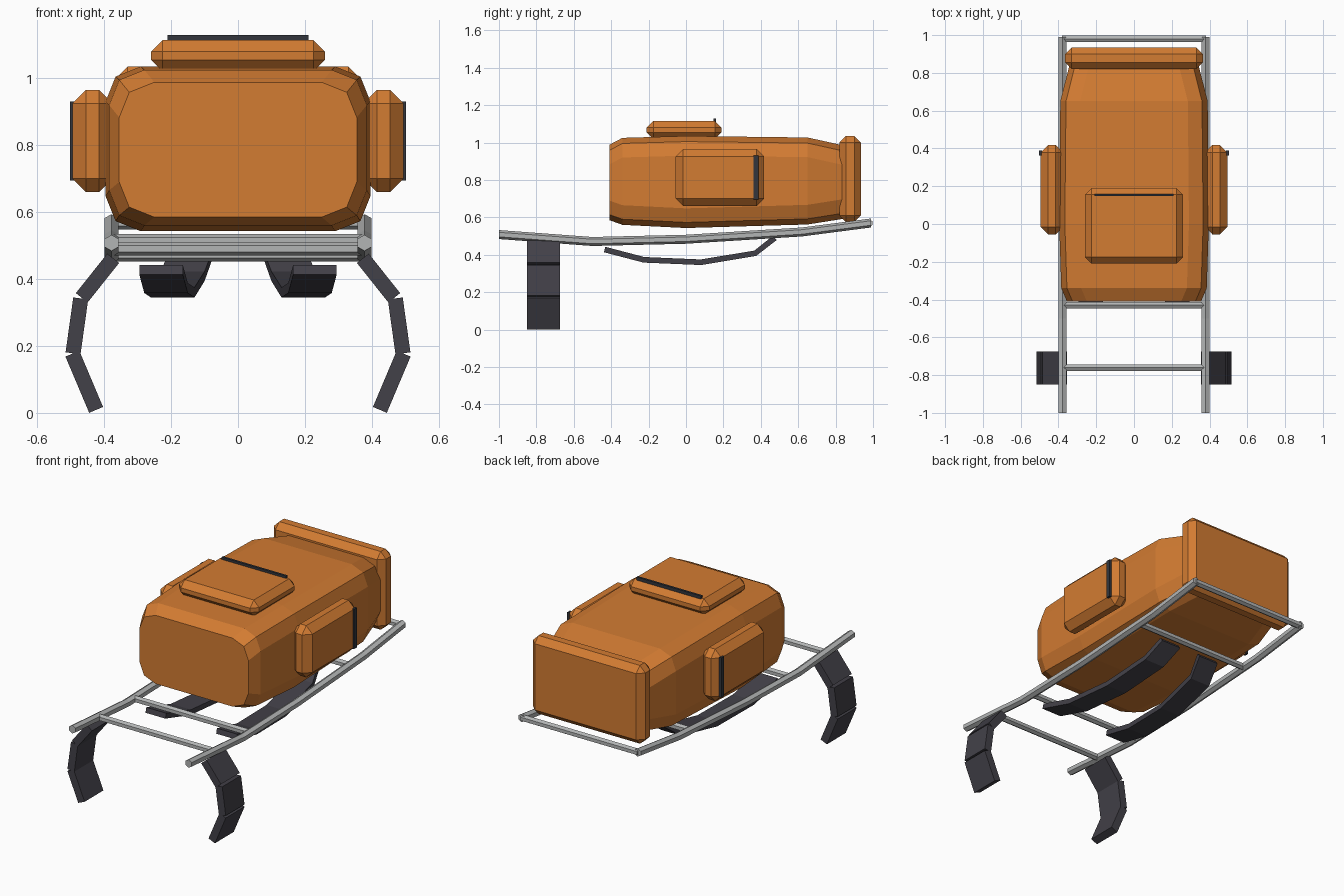
import bpy, bmesh, math
from mathutils import Vector

if "Cube" in bpy.data.objects:
    bpy.data.objects.remove(bpy.data.objects["Cube"])


def material(name, rgb):
    m = bpy.data.materials.new(name)
    m.diffuse_color = (*rgb, 1)
    m.use_nodes = True
    m.node_tree.nodes["Principled BSDF"].inputs["Base Color"].default_value = m.diffuse_color
    return m


ORANGE = material("orange canvas", (0.65, 0.2, 0.032))
METAL = material("grey metal", (0.45, 0.46, 0.46))
WEB = material("dark padding", (0.055, 0.052, 0.065))
TRIM = material("dark trim", (0.032, 0.036, 0.045))


def finish(name, bm, mat):
    bmesh.ops.recalc_face_normals(bm, faces=bm.faces)
    me = bpy.data.meshes.new(name)
    bm.to_mesh(me)
    bm.free()
    me.materials.append(mat)
    ob = bpy.data.objects.new(name, me)
    bpy.context.collection.objects.link(ob)
    return ob


def loft(name, rings, mat):
    """Skin equal-sized rings of points and cap both ends."""
    bm = bmesh.new()
    vs = [[bm.verts.new(p) for p in r] for r in rings]
    n = len(vs[0])
    for a, b in zip(vs, vs[1:]):
        for i in range(n):
            j = (i + 1) % n
            bm.faces.new((a[i], a[j], b[j], b[i]))
    bm.faces.new(vs[0])
    bm.faces.new(vs[-1])
    return finish(name, bm, mat)


def box(name, lo, hi, mat, bevel=0):
    """Box between two corners with optional chamfer."""
    bm = bmesh.new()
    bmesh.ops.create_cube(bm, size=1)
    for v in bm.verts:
        v.co = [(l + h) / 2 + c * (h - l) for l, h, c in zip(lo, hi, v.co)]
    if bevel:
        bmesh.ops.bevel(bm, geom=bm.edges[:], offset=bevel, segments=1,
                        affect='EDGES')
    return finish(name, bm, mat)


def section(y, w, z0, z1, c=0.105, m=0.03):
    """Rounded-rectangle ring with two facets per corner."""
    h, mid = (z1 - z0) / 2, (z0 + z1) / 2
    q = [(w, h - c), (w - m, h - m), (w - c, h)]
    pts = q + [(-x, z) for x, z in q[::-1]]
    pts += [(-x, -z) for x, z in q] + [(x, -z) for x, z in q[::-1]]
    return [(x, y, mid + z) for x, z in pts]


def hexagon(r):
    return [(r * math.sin(k * math.pi / 3), r * math.cos(k * math.pi / 3))
            for k in range(6)]


# main bag
loft("main_bag", [section(*s) for s in (
    (-0.41, 0.355, 0.585, 0.988), (-0.34, 0.385, 0.56, 1.025),
    (0.0, 0.396, 0.543, 1.035), (0.65, 0.39, 0.562, 1.027),
    (0.84, 0.342, 0.592, 0.985))], ORANGE)

# end cap and top pocket
box("end_cap", (-0.365, 0.82, 0.575), (0.365, 0.935, 1.035), ORANGE, 0.035)
box("top_pocket", (-0.26, -0.21, 1.02), (0.26, 0.19, 1.115), ORANGE, 0.035)
box("top_pocket_zip", (-0.21, 0.147, 1.108), (0.21, 0.16, 1.129), TRIM)

# frame rail path (y, z)
RAIL = [(-1.0, 0.508), (-0.5, 0.471), (0.0, 0.483), (0.62, 0.522), (0.99, 0.57)]


def rail_z(y):
    for (y0, z0), (y1, z1) in zip(RAIL, RAIL[1:]):
        if y <= y1:
            return z0 + (z1 - z0) * (y - y0) / (y1 - y0)


# crossbars
for i, y in enumerate((-0.76, -0.43, 0.5, 0.98)):
    loft(f"crossbar_{i + 1}", [[(x, y + a, rail_z(y) + b)
         for a, b in hexagon(0.02)] for x in (-0.38, 0.38)], METAL)

for s, side in ((-1, "left"), (1, "right")):
    # side pocket with zip
    xs = sorted((s * 0.375, s * 0.495))
    box(f"{side}_pocket", (xs[0], -0.055, 0.66), (xs[1], 0.418, 0.965),
        ORANGE, 0.04)
    xs = sorted((s * 0.488, s * 0.502))
    box(f"{side}_pocket_zip", (xs[0], 0.362, 0.695), (xs[1], 0.388, 0.93), TRIM)

    # frame rail
    loft(f"{side}_rail", [[(s * 0.378 + a, y, z + b) for a, b in hexagon(0.024)]
                          for y, z in RAIL], METAL)

    # shoulder strap: stations are x, y, z
    path = [(0.23, -0.435, 0.428), (0.215, -0.225, 0.373), (0.195, 0.08, 0.36),
            (0.165, 0.37, 0.408), (0.135, 0.475, 0.49)]
    rings = []
    for i, p in enumerate(path):
        a, b = path[max(i - 1, 0)], path[min(i + 1, len(path) - 1)]
        t = Vector((0, b[1] - a[1], b[2] - a[2])).normalized()
        n = Vector((0, -t.z, t.y)) * 0.015
        c = Vector((s * p[0], p[1], p[2]))
        w = Vector((0.065, 0, 0))
        rings.append([c - w - n, c + w - n, c + w + n, c - w + n])
    loft(f"{side}_shoulder_strap", rings, WEB)

    # hip belt plates: x, z end points
    plates = [((0.373, 0.462), (0.467, 0.344)), ((0.47, 0.342), (0.493, 0.178)),
              ((0.495, 0.177), (0.424, 0.009))]
    for k, (a, b) in enumerate(plates):
        a, b = Vector((s * a[0], 0, a[1])), Vector((s * b[0], 0, b[1]))
        d = (b - a).normalized()
        n = Vector((d.z, 0, -d.x)) * 0.0225
        quad = [a + n, b + n, b - n, a - n]
        loft(f"{side}_hip_belt_{k + 1}",
             [[q + Vector((0, y, 0)) for q in quad] for y in (-0.85, -0.675)], WEB)
